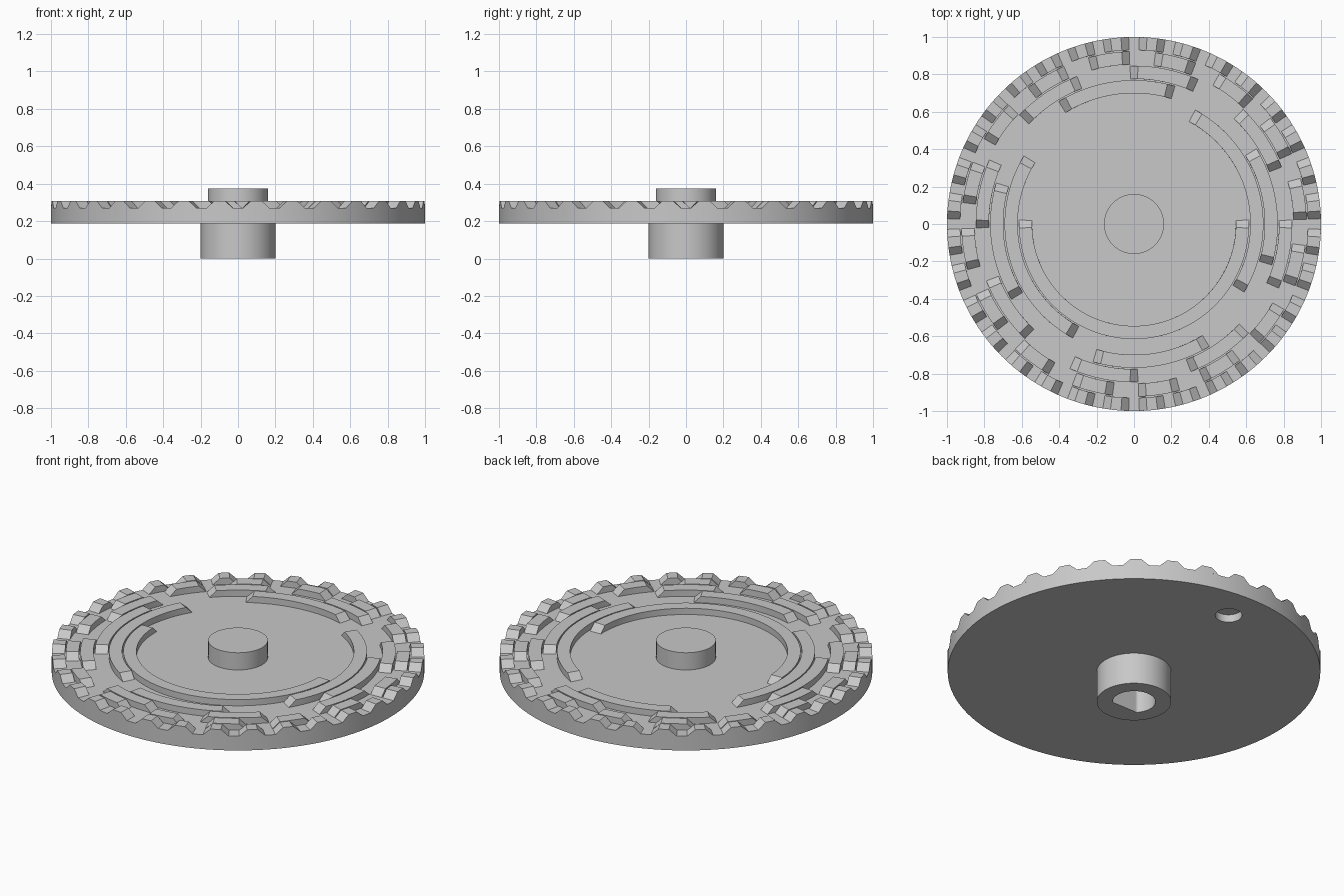
import bpy
import bmesh
from math import sin, cos, pi, radians

old = bpy.data.objects.get("Cube")
if old:
    bpy.data.objects.remove(old, do_unlink=True)

grey = bpy.data.materials.new("plain_grey")
grey.use_nodes = True
grey.diffuse_color = (0.58, 0.58, 0.58, 1)
grey.node_tree.nodes["Principled BSDF"].inputs["Base Color"].default_value = (0.58, 0.58, 0.58, 1)

DISC_BOTTOM, DISC_TOP, TRACK_TOP = 0.186, 0.271, 0.308
SIDES = 192


def finish(name, bm):
    bmesh.ops.recalc_face_normals(bm, faces=bm.faces)
    mesh = bpy.data.meshes.new(name)
    bm.to_mesh(mesh)
    bm.free()
    obj = bpy.data.objects.new(name, mesh)
    bpy.context.collection.objects.link(obj)
    mesh.materials.append(grey)
    return obj


def smooth(obj):
    bpy.ops.object.select_all(action='DESELECT')
    obj.select_set(True)
    bpy.context.view_layer.objects.active = obj
    bpy.ops.object.shade_smooth_by_angle(angle=radians(25))


def loft(bm, loops, closed):
    """Skin matching loops of points; cap the ends unless closed."""
    rings = [[bm.verts.new(p) for p in loop] for loop in loops]
    pairs = list(zip(rings, rings[1:])) + ([(rings[-1], rings[0])] if closed else [])
    for a, b in pairs:
        for i in range(len(a)):
            j = (i + 1) % len(a)
            bm.faces.new((a[i], a[j], b[j], b[i]))
    if not closed:
        bm.faces.new(rings[0])
        bm.faces.new(rings[-1])


def circle(r, z, n=SIDES, cx=0.0, cy=0.0, flat=-9.0):
    angles = [2 * pi * i / n for i in range(n)]
    return [(cx + r * cos(a), cy + max(r * sin(a), flat), z) for a in angles]


def cylinder(name, r, z0, z1, n=SIDES, cx=0.0, cy=0.0):
    bm = bmesh.new()
    loft(bm, [circle(r, z0, n, cx, cy), circle(r, z1, n, cx, cy)], False)
    return finish(name, bm)


# Disc with a shallow round pocket in its underside
disc = cylinder("disc", 1.0, DISC_BOTTOM, DISC_TOP)
cutter = cylinder("pocket_cutter", 0.072, DISC_BOTTOM - 0.05, DISC_BOTTOM + 0.045, 48, 0, 0.79)
cutter.hide_render = True
cut = disc.modifiers.new("pocket", 'BOOLEAN')
cut.operation = 'DIFFERENCE'
cut.solver = 'EXACT'
cut.object = cutter
bpy.context.view_layer.objects.active = disc
bpy.ops.object.modifier_apply(modifier=cut.name)
bpy.data.objects.remove(cutter, do_unlink=True)
smooth(disc)

# Boss on top
smooth(cylinder("top_boss", 0.16, DISC_TOP, 0.373, 96))

# Hub below with a D-shaped shaft socket
bm = bmesh.new()
loft(bm, [circle(0.2, 0, 96), circle(0.2, DISC_BOTTOM, 96),
          circle(0.115, DISC_BOTTOM, 96, flat=-0.078),
          circle(0.115, 0, 96, flat=-0.078)], True)
bmesh.ops.remove_doubles(bm, verts=bm.verts, dist=1e-5)
smooth(finish("shaft_hub", bm))


# Raised arcs with sloped ends
def arc(bm, r0, r1, start, width):
    slope = 0.02 / ((r0 + r1) / 2)
    a0, a1 = radians(start), radians(start + width)
    steps = max(4, int(width / 1.5))
    loops = []
    for i in range(steps + 1):
        t = i / steps
        low = (a0 - slope) * (1 - t) + (a1 + slope) * t
        high = (a0 + slope) * (1 - t) + (a1 - slope) * t
        loops.append([(r * cos(a), r * sin(a), z) for r, a, z in (
            (r0, low, DISC_TOP), (r1, low, DISC_TOP),
            (r1, high, TRACK_TOP), (r0, high, TRACK_TOP))])
    loft(bm, loops, False)


# Tracks from the rim inward: first start angle and number of arcs
tracks = [(2.8125, 32), (2.8125, 16), (22.5, 8), (-15, 4), (-30, 2), (180, 1)]
for index, (start, count) in enumerate(tracks):
    outer = 1.0 - 0.077 * index
    bm = bmesh.new()
    for k in range(count):
        arc(bm, outer - 0.07, outer, start + k * 360 / count, 180 / count)
    smooth(finish("track_%d" % (index + 1), bm))
